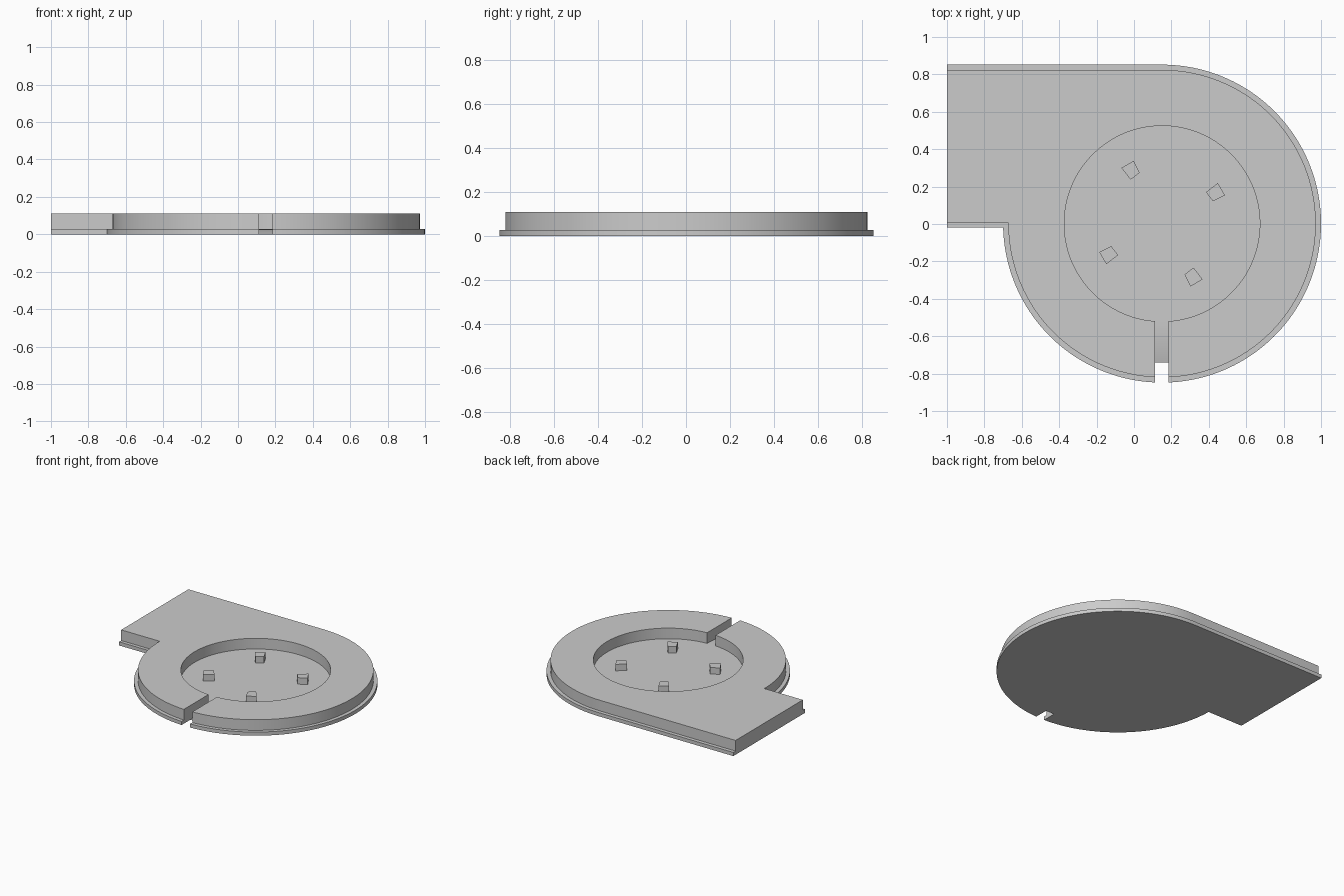
import bpy, bmesh, math

if "Cube" in bpy.data.objects:
    bpy.data.objects.remove(bpy.data.objects["Cube"])

CX, CY = 0.15, 0.002          # centre of the round housing
LEDGE, TOP = 0.028, 0.11      # base plate and body heights
SLOT_L, SLOT_R = 0.112, 0.184 # cable slot sides
HOLE = 0.523                  # recess radius

grey = bpy.data.materials.new("plain grey")
grey.diffuse_color = (0.6, 0.6, 0.6, 1)
grey.use_nodes = True
grey.node_tree.nodes["Principled BSDF"].inputs["Base Color"].default_value = grey.diffuse_color


def arc(radius, start, end, steps):
    """Points on a circle about the housing centre, angles in radians."""
    return [(CX + radius * math.cos(start + (end - start) * i / steps),
             CY + radius * math.sin(start + (end - start) * i / steps))
            for i in range(steps + 1)]


def angle_at_x(radius, x):
    """Angle of the lower half circle at a given x."""
    return -math.acos((x - CX) / radius)


def extrude(name, points, direction, bottom=True):
    """Close a 3D outline and sweep it along a direction."""
    bm = bmesh.new()
    face = bm.faces.new([bm.verts.new(p) for p in points])
    result = bmesh.ops.extrude_face_region(bm, geom=[face], use_keep_orig=True)
    moved = [v for v in result["geom"] if isinstance(v, bmesh.types.BMVert)]
    bmesh.ops.translate(bm, verts=moved, vec=direction)
    bmesh.ops.recalc_face_normals(bm, faces=bm.faces)
    if not bottom:
        bmesh.ops.delete(bm, geom=[face], context='FACES_ONLY')
    mesh = bpy.data.meshes.new(name)
    bm.to_mesh(mesh)
    bm.free()
    mesh.materials.append(grey)
    obj = bpy.data.objects.new(name, mesh)
    bpy.context.collection.objects.link(obj)
    bpy.context.view_layer.objects.active = obj
    obj.select_set(True)
    bpy.ops.object.shade_smooth_by_angle(angle=math.radians(30))
    obj.select_set(False)
    return obj


def housing_outline(radius, outlet_y):
    """Outer edge from the left of the slot, round the outlet, to its right."""
    corner = -math.pi - math.asin((CY - outlet_y) / radius) * -1
    left = arc(radius, angle_at_x(radius, SLOT_L), corner, 40)
    outlet = [(-1, outlet_y), (-1, CY + radius)]
    right = arc(radius, math.pi / 2, angle_at_x(radius, SLOT_R), 80)
    return left + outlet + right


def at_height(points, z):
    return [(x, y, z) for x, y in points]


# Base plate with its notch
notch_y = CY - HOLE + 0.003
base = housing_outline(0.85, -0.02) + [(SLOT_R, notch_y), (SLOT_L, notch_y)]
extrude("base_plate", at_height(base, 0), (0, 0, LEDGE))

# Raised body: open ring joined to the outlet
inner = arc(HOLE, angle_at_x(HOLE, SLOT_R),
            angle_at_x(HOLE, SLOT_L) + 2 * math.pi, 96)
body = housing_outline(0.822, 0.006) + inner
extrude("raised_body", at_height(body, LEDGE), (0, 0, TOP - LEDGE), bottom=False)

# Curved ramp in the cable slot
ramp_end = -0.74
ramp = [(SLOT_L, notch_y, 0)]
for i in range(13):
    t = i / 12
    ramp.append((SLOT_L, notch_y + (ramp_end - notch_y) * t, LEDGE * (1 - t * t)))
extrude("slot_ramp", ramp, (SLOT_R - SLOT_L, 0, 0))

# Four mounting pegs, each a quarter turn apart
peg = [(-0.217, 0.298), (-0.152, 0.336), (-0.120, 0.272), (-0.168, 0.235)]
for n in range(4):
    extrude("mounting_peg", [(CX + x, CY + y, LEDGE) for x, y in peg],
            (0, 0, 0.05), bottom=False)
    peg = [(y, -x) for x, y in peg]
